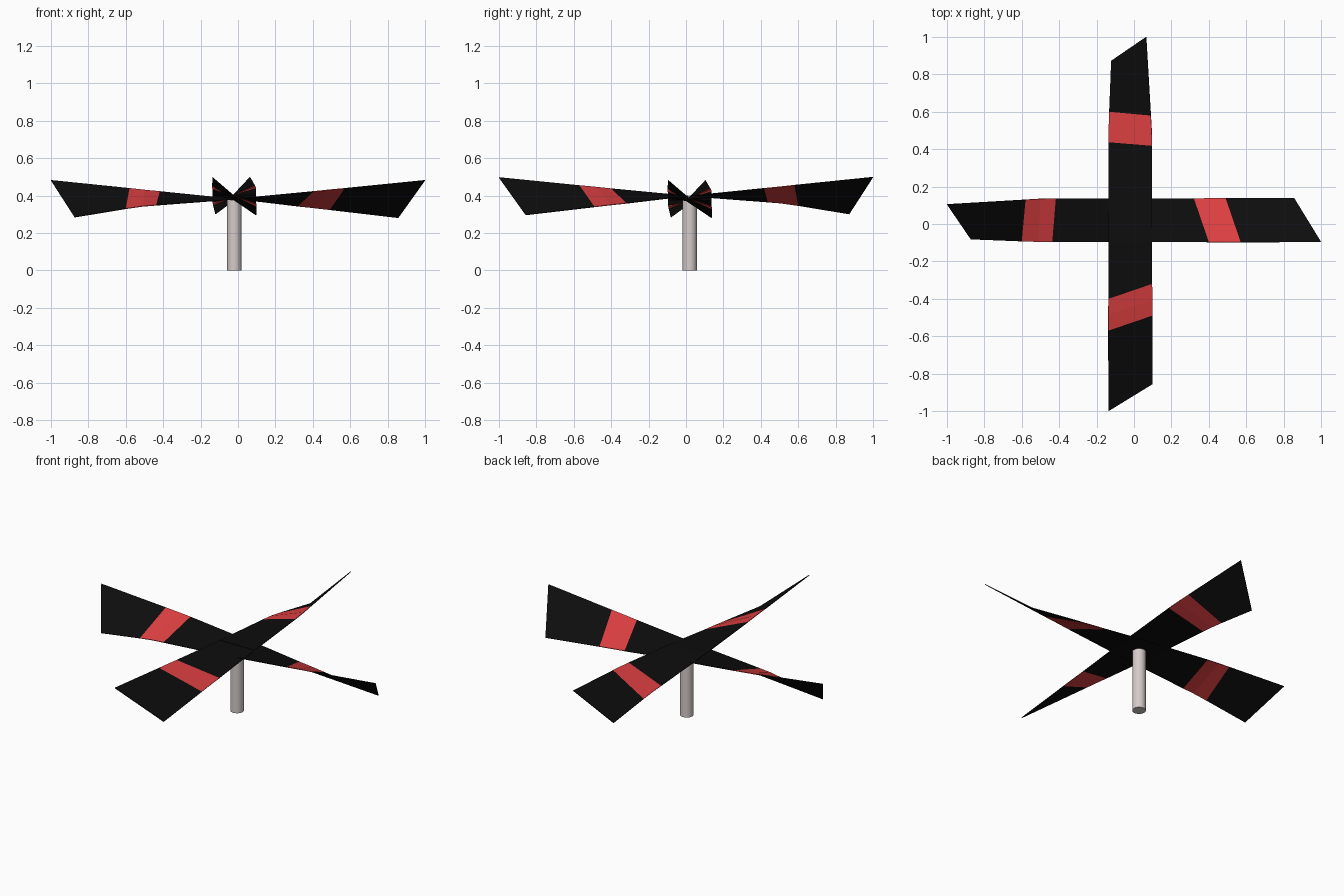
import bpy, bmesh, math
from mathutils import Matrix, Vector

if "Cube" in bpy.data.objects:
    bpy.data.objects.remove(bpy.data.objects["Cube"])


def material(name, rgb):
    m = bpy.data.materials.new(name)
    m.diffuse_color = (*rgb, 1)
    m.use_nodes = True
    m.node_tree.nodes["Principled BSDF"].inputs["Base Color"].default_value = m.diffuse_color
    return m


BLACK = material("black", (0.004, 0.004, 0.004))
RED = material("red", (0.72, 0.05, 0.053))
GREY = material("pale_grey", (0.66, 0.60, 0.59))
CX, CY = -0.02, 0.02

# Blade edges as (distance outward, sideways, height): centre, hub, stripe in/mid/out, tip
STRAIGHT = (
    [(0, .117, 0), (.115, .117, .011), (.42, .117, .040), (.505, .117, .049), (.59, .117, .057), (1.02, .116, .100)],
    [(0, -.117, 0), (.115, -.117, -.011), (.34, -.117, -.038), (.425, -.117, -.047), (.51, -.117, -.057), (.877, -.117, -.100)],
)
BENT = (
    [(0, .117, 0), (.115, .117, .011), (.398, .117, .040), (.48, .115, .048), (.56, .110, .057), (.98, .085, .100)],
    [(0, -.117, 0), (.115, -.117, -.010), (.417, -.116, -.033), (.49, -.115, -.039), (.58, -.112, -.052), (.853, -.101, -.097)],
)


def blade(name, profile, angle, z):
    bm = bmesh.new()
    rows = [[bm.verts.new((u, -v, h)) for u, v, h in edge] for edge in profile]
    for i in range(len(rows[0]) - 1):
        f = bm.faces.new((rows[0][i], rows[0][i + 1], rows[1][i + 1], rows[1][i]))
        f.material_index = 1 if i in (2, 3) else 0   # painted stripe
    bm.transform(Matrix.Translation((CX, CY, z)) @ Matrix.Rotation(math.radians(angle), 4, 'Z'))
    me = bpy.data.meshes.new(name)
    bm.to_mesh(me)
    bm.free()
    me.materials.append(BLACK)
    me.materials.append(RED)
    ob = bpy.data.objects.new(name, me)
    bpy.context.collection.objects.link(ob)
    sol = ob.modifiers.new("thickness", 'SOLIDIFY')
    sol.thickness = 0.004
    sol.offset = 0


# Two crossing strips, the front-to-back one lying on top
blade("right_blade", STRAIGHT, 0, 0.382)
blade("back_blade", BENT, 90, 0.399)
blade("left_blade", BENT, 180, 0.382)
blade("front_blade", STRAIGHT, 270, 0.397)

# Shaft under the hub
bpy.ops.mesh.primitive_cylinder_add(vertices=24, radius=0.038, depth=0.376, location=(CX, CY, 0.188))
shaft = bpy.context.object
shaft.name = "shaft"
shaft.data.materials.append(GREY)
bpy.ops.object.shade_smooth_by_angle()
